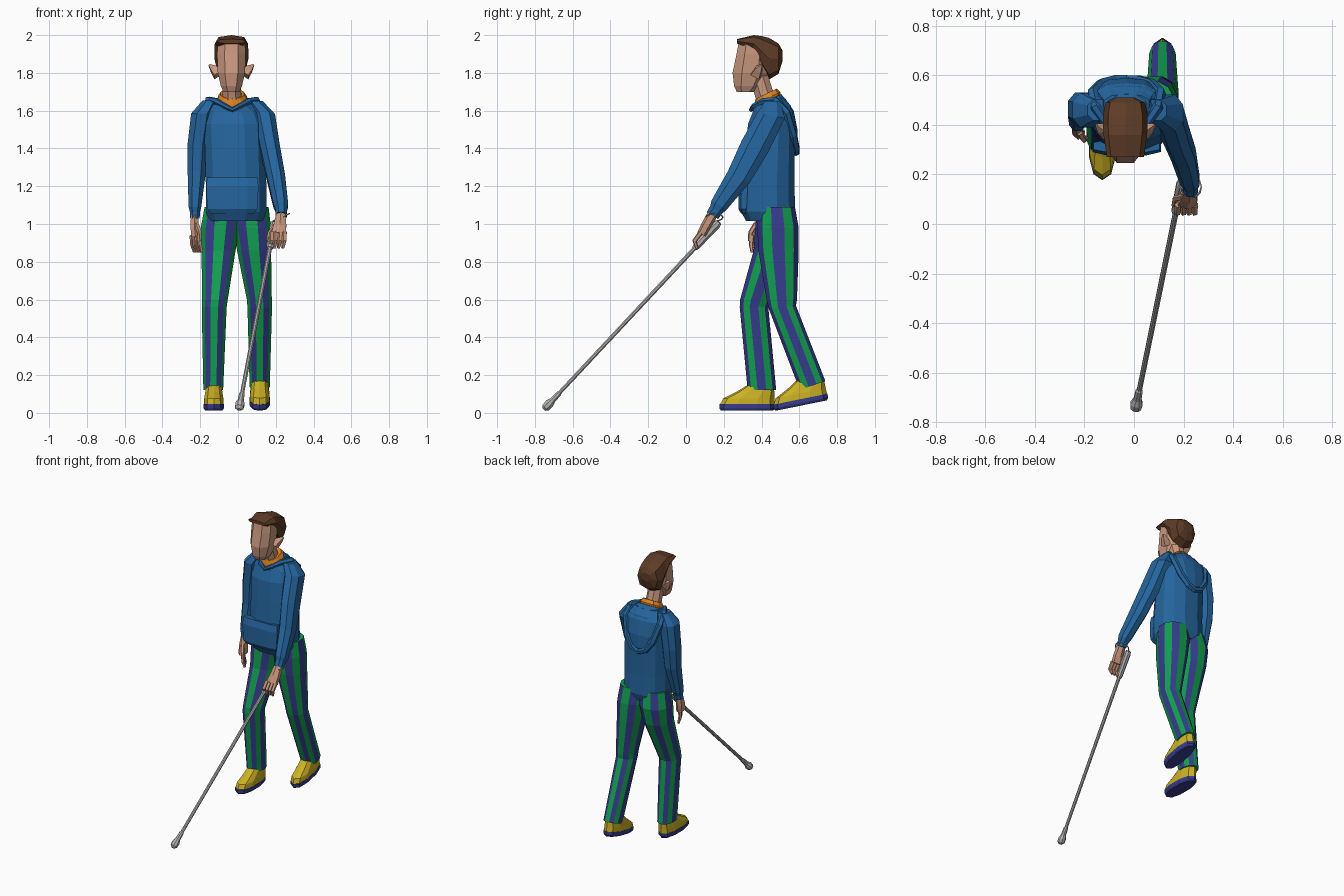
import bpy, bmesh, math
from mathutils import Vector


def mat(name, r, g, b):
    m = bpy.data.materials.new(name)
    m.diffuse_color = (r, g, b, 1)
    return m


BLUE = mat("hoodie blue", 0.018, 0.13, 0.34)
SKIN = mat("skin", 0.58, 0.31, 0.21)
BROWN = mat("hair brown", 0.11, 0.045, 0.02)
GREEN = mat("stripe green", 0.006, 0.35, 0.085)
NAVY = mat("navy", 0.035, 0.045, 0.26)
YELLOW = mat("shoe yellow", 0.6, 0.44, 0.018)
ORANGE = mat("shirt orange", 0.7, 0.22, 0.013)
GREY = mat("cane grey", 0.47, 0.47, 0.48)


def skin_rings(name, rings, mats, rule=None, closed=False):
    """Join rings of points with quads; rule(row, column) picks the material."""
    bm = bmesh.new()
    vs = [[bm.verts.new(p) for p in ring] for ring in rings]
    n = len(rings[0])
    for j in range(len(vs) if closed else len(vs) - 1):
        a, b = vs[j], vs[(j + 1) % len(vs)]
        for i in range(n):
            k = (i + 1) % n
            f = bm.faces.new((a[i], a[k], b[k], b[i]))
            f.material_index = rule(j, i) if rule else 0
    if not closed:
        bm.faces.new(vs[0])
        bm.faces.new(vs[-1])
    bmesh.ops.recalc_face_normals(bm, faces=bm.faces)
    me = bpy.data.meshes.new(name)
    bm.to_mesh(me)
    bm.free()
    for m in mats:
        me.materials.append(m)
    ob = bpy.data.objects.new(name, me)
    bpy.context.collection.objects.link(ob)
    return ob


def spow(v, p):
    return math.copysign(abs(v) ** p, v)


def loft(name, rows, n, mats, p=0.85, phase=None, rule=None):
    """rows: x, y, z, half width, half depth, tilt of the section about x."""
    phase = math.pi / n if phase is None else phase
    rings = []
    for x, y, z, rx, ry, *t in rows:
        t = t[0] if t else 0
        ring = []
        for i in range(n):
            a = phase + 2 * math.pi * i / n
            v = ry * spow(math.sin(a), p)
            ring.append((x + rx * spow(math.cos(a), p),
                         y + v * math.cos(t), z + v * math.sin(t)))
        rings.append(ring)
    return skin_rings(name, rings, mats, rule)


def tube(name, path, n, m, closed=False):
    """path: x, y, z, radius, with the section carried along the path."""
    pts = [Vector(q[:3]) for q in path]
    rings, u = [], None
    for i, q in enumerate(path):
        if closed:
            t = pts[(i + 1) % len(pts)] - pts[i - 1]
        else:
            t = pts[min(i + 1, len(pts) - 1)] - pts[max(i - 1, 0)]
        t.normalize()
        if u is None:
            u = Vector((1, 0, 0)) if abs(t.x) < 0.8 else Vector((0, 1, 0))
        u = (u - t * u.dot(t)).normalized()
        w = t.cross(u)
        rings.append([pts[i] + q[3] * (u * math.cos(a) + w * math.sin(a))
                      for a in (2 * math.pi * (k + 0.5) / n for k in range(n))])
    return skin_rings(name, rings, [m], closed=closed)


# head, ears, hair and neck
CX = -0.035
loft("face", [(CX, .315, 1.70, .045, .05), (CX, .325, 1.73, .06, .075),
              (CX, .34, 1.80, .077, .10), (CX, .35, 1.90, .081, .088),
              (CX, .355, 1.955, .077, .083)], 8, [SKIN])
loft("hair", [(CX, .27, 1.967, .075, .012, 1.57), (CX, .36, 1.955, .088, .045, 1.57),
              (CX, .40, 1.915, .09, .08, 1.57), (CX, .44, 1.875, .09, .11, 1.57),
              (CX, .49, 1.875, .08, .08, 1.57), (CX, .51, 1.89, .04, .03, 1.57)],
     8, [BROWN], p=.75, phase=0)
for s, side in ((-1, "right"), (1, "left")):
    tube(side + "_ear", [(CX + s * .07, .37, 1.79, .035), (CX + s * .095, .385, 1.82, .025),
                         (CX + s * .118, .40, 1.842, .006)], 4, SKIN)
tube("neck", [(-.03, .445, 1.60, .06), (-.033, .41, 1.70, .053), (CX, .38, 1.80, .053)], 8, SKIN)

# hoodie body, shirt collar and pocket
loft("hoodie_body", [(-.01, .44, 1.015, .145, .125), (-.01, .435, 1.065, .165, .148),
                     (-.01, .435, 1.20, .165, .143), (-.015, .445, 1.40, .165, .135),
                     (-.02, .45, 1.53, .165, .125), (-.025, .455, 1.61, .14, .105, .15),
                     (-.03, .43, 1.652, .088, .085, .45)], 12, [BLUE])
loft("shirt_collar", [(-.03, .43, 1.60, .085, .08, .45), (-.03, .43, 1.665, .08, .077, .45),
                      (-.03, .425, 1.69, .064, .062, .45)], 10, [ORANGE])
loft("front_pocket", [(-.03, .315, 1.055, .12, .025), (-.03, .31, 1.08, .14, .034),
                      (-.03, .31, 1.20, .145, .034), (-.03, .315, 1.245, .14, .026)],
     8, [BLUE], p=.6)

# hood lying on the back, with its rolled rim
loft("hood", [(-.03, .55, 1.37, .05, .025), (-.03, .55, 1.41, .085, .042),
              (-.03, .545, 1.50, .115, .045), (-.03, .52, 1.60, .125, .05),
              (-.03, .485, 1.665, .095, .04)], 10, [BLUE])
half = [(.04, .36, 1.625, .014), (.085, .41, 1.65, .018), (.125, .47, 1.655, .022),
        (.135, .53, 1.59, .024), (.10, .565, 1.47, .024), (.05, .58, 1.40, .022)]
rim = half + [(0, .583, 1.38, .02)] + [(-x, y, z, r) for x, y, z, r in reversed(half)]
tube("hood_rim", [(x - .03, y, z, r) for x, y, z, r in rim + [(0, .345, 1.605, .012)]],
     6, BLUE, closed=True)

# sleeves
loft("right_sleeve", [(-.145, .46, 1.655, .045, .045), (-.19, .46, 1.585, .062, .075),
                      (-.213, .465, 1.42, .058, .07), (-.218, .46, 1.28, .052, .064),
                      (-.228, .42, 1.09, .036, .047), (-.228, .415, 1.06, .028, .036),
                      (-.229, .41, 1.03, .028, .036)], 8, [BLUE])
loft("left_sleeve", [(.09, .46, 1.65, .045, .045), (.14, .45, 1.575, .06, .08, -.2),
                     (.168, .365, 1.41, .056, .082, -.4), (.20, .28, 1.25, .052, .07, -.5),
                     (.226, .175, 1.10, .042, .05, -.55), (.228, .16, 1.075, .033, .04, -.55),
                     (.229, .14, 1.045, .032, .038, -.55)], 8, [BLUE])

# relaxed hand
loft("right_palm", [(-.23, .405, 1.05, .022, .027), (-.23, .39, .98, .024, .038),
                    (-.225, .38, .93, .024, .04)], 6, [SKIN])
for i in range(4):
    x, y = -.205 - .013 * i, .35 + .022 * i
    tube("right_finger", [(x, y, .94, .013), (x + .003, y - .006, .89, .012),
                          (x + .014, y, .85, .008)], 5, SKIN)
tube("right_thumb", [(-.22, .37, 1.0, .014), (-.203, .342, .955, .013),
                     (-.20, .335, .91, .008)], 5, SKIN)

# hand on the cane
loft("left_palm", [(.228, .145, 1.06, .026, .028, -.5), (.222, .105, .99, .038, .026, -.5),
                   (.214, .082, .945, .043, .024, -.5)], 6, [SKIN])
for i in range(4):
    x = .178 + .023 * i
    tube("left_finger", [(x, .078, .955, .014), (x - .002, .045, .91, .013),
                         (x - .01, .058, .872, .009)], 5, SKIN)
tube("left_thumb", [(.20, .11, .99, .016), (.168, .105, .95, .013),
                    (.16, .075, .91, .009)], 5, SKIN)

# cane with rolling tip, thick grip and wrist strap
A, B = Vector((.005, -.752, .018)), Vector((.195, .175, 1.01))


def cane(name, spans):
    tube(name, [(*A.lerp(B, s), r) for s, r in spans], 8, GREY)


cane("cane_shaft", [(.03, .011), (.9, .012)])
cane("cane_tip", [(0, .01), (.01, .024), (.03, .026), (.048, .017), (.085, .015), (.09, .01)])
cane("cane_grip", [(.86, .015), (.87, .02), (.985, .023), (1, .017)])
tube("wrist_strap", [(.228 + .044 * math.cos(a), .15 + .045 * math.sin(a),
                      1.035 + .02 * math.cos(a), .004)
                     for a in (2 * math.pi * k / 12 for k in range(12))], 4, GREY, closed=True)


# striped trousers: columns alternate in colour
def leg(name, rows):
    loft(name, rows, 12, [GREEN, NAVY], p=.9, rule=lambda j, i: i % 2)


leg("right_trouser_leg", [(-.08, .47, 1.09, .10, .095), (-.095, .475, .98, .105, .112),
                          (-.103, .46, .86, .093, .105), (-.122, .37, .60, .07, .086),
                          (-.126, .36, .56, .068, .078), (-.131, .402, .12, .054, .078)])
leg("left_trouser_leg", [(.065, .48, 1.09, .10, .10), (.075, .487, .98, .103, .113),
                         (.085, .49, .86, .093, .11), (.113, .507, .60, .068, .083),
                         (.115, .51, .56, .067, .075, .1), (.115, .67, .145, .055, .074, .33)])


# shoes, built with the toe at the origin
def shoe(name, x, y, z, pitch):
    parts = [loft(name + "_sole", [(0, .145, 0, .048, .138), (0, .146, .012, .056, .147),
                                   (0, .146, .034, .056, .147)], 10, [NAVY]),
             loft(name + "_upper", [(0, .147, .034, .054, .144), (0, .155, .065, .053, .135),
                                    (0, .19, .10, .047, .10), (0, .215, .135, .042, .068)],
                  10, [YELLOW])]
    for ob in parts:
        ob.location = (x, y, z)
        ob.rotation_euler.x = pitch


shoe("right_shoe", -.128, .178, .012, 0)
shoe("left_shoe", .115, .468, .01, .2)
